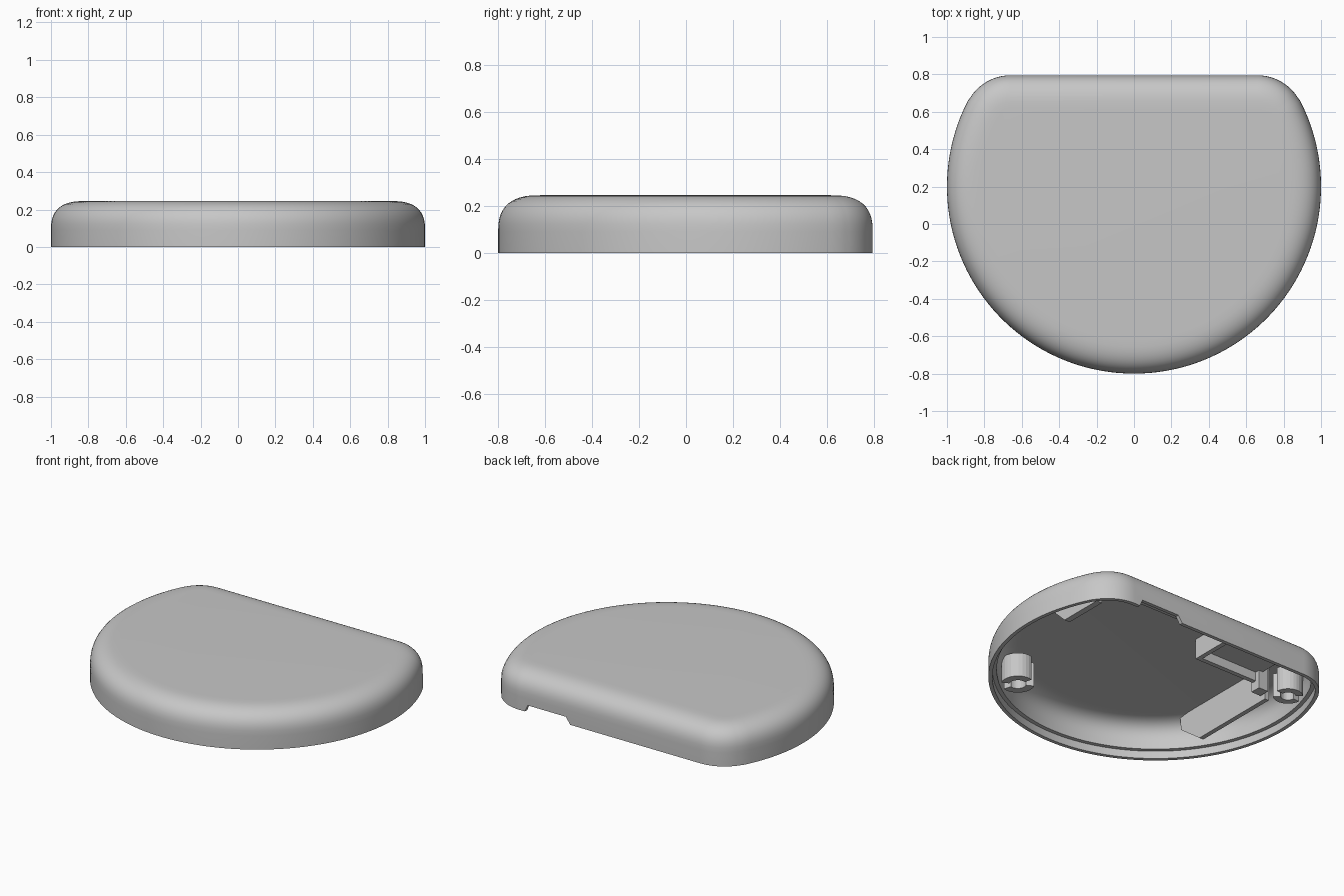
import bpy, bmesh, math

cube = bpy.data.objects.get("Cube")
if cube:
    bpy.data.objects.remove(cube)

grey = bpy.data.materials.new("plain grey")
grey.use_nodes = True
GREY = (0.57, 0.57, 0.57, 1)
grey.diffuse_color = GREY
grey.node_tree.nodes["Principled BSDF"].inputs["Base Color"].default_value = GREY

CY, BACK, FILLET = 0.2, 0.795, 0.255        # arc centre, flat back, corner radius
FX, FY = 0.66, BACK - FILLET                # corner centre
CEILING = 0.224
TOP = CEILING + 0.004                       # inner parts sink into the ceiling


def finish(name, bm):
    bmesh.ops.recalc_face_normals(bm, faces=bm.faces)
    mesh = bpy.data.meshes.new(name)
    bm.to_mesh(mesh)
    bm.free()
    mesh.materials.append(grey)
    obj = bpy.data.objects.new(name, mesh)
    bpy.context.collection.objects.link(obj)
    return obj


def outline(inset):
    """D-shaped outline, moved inwards by inset."""
    def arc(cx, cy, r, a0, a1, n):
        return [(cx + r * math.cos(a0 + (a1 - a0) * i / n),
                 cy + r * math.sin(a0 + (a1 - a0) * i / n)) for i in range(n + 1)]
    join = math.atan2(FY - CY, FX)
    big = arc(0, CY, 1 - inset, -math.pi - join, join, 96)
    right = arc(FX, FY, FILLET - inset, join, math.pi / 2, 12)
    left = arc(-FX, FY, FILLET - inset, math.pi / 2, math.pi - join, 12)
    return big + right[1:] + left[:-1]


def shoulder(inset, z0, width, height, n=12, power=2 / 2.6):
    """Full, rounded shoulder as (inset, z) pairs."""
    angles = [math.pi / 2 * i / n for i in range(n)]
    curve = [(inset + width * (1 - math.cos(t) ** power),
              z0 + height * math.sin(t) ** power) for t in angles]
    return curve + [(inset + width, z0 + height)]


# Hollow shell: inner ceiling, stepped rim, outer wall and rounded top
profile = shoulder(0.05, 0.08, 0.15, CEILING - 0.08)[::-1]
profile += [(0.05, 0.05), (0.024, 0.05), (0.024, 0), (0, 0)]
profile += shoulder(0, 0.09, 0.18, 0.155)
bm = bmesh.new()
rings = [[bm.verts.new((x, y, z)) for x, y in outline(d)] for d, z in profile]
for a, b in zip(rings, rings[1:]):
    for i in range(len(a)):
        j = (i + 1) % len(a)
        bm.faces.new((a[i], a[j], b[j], b[i]))
bm.faces.new(rings[0])
bm.faces.new(rings[-1])
shell = finish("shell", bm)


def prism(name, points, axis, lo, hi):
    """Extrude a flat polygon along one axis."""
    place = {"x": lambda u, v, w: (w, u, v),
             "y": lambda u, v, w: (u, w, v),
             "z": lambda u, v, w: (u, v, w)}[axis]
    bm = bmesh.new()
    ends = [[bm.verts.new(place(u, v, w)) for u, v in points] for w in (lo, hi)]
    for end in ends:
        bm.faces.new(end)
    for i in range(len(points)):
        j = (i + 1) % len(points)
        bm.faces.new((ends[0][i], ends[0][j], ends[1][j], ends[1][i]))
    return finish(name, bm)


# Sloped notch in the back rim
cutter = prism("notch_cutter", [(0.29, -0.05), (0.62, -0.05), (0.62, 0), (0.60, 0.045),
                                (0.32, 0.045), (0.29, 0)], "y", 0.7, 0.9)
cut = shell.modifiers.new("notch", "BOOLEAN")
cut.object, cut.operation, cut.solver = cutter, "DIFFERENCE", "EXACT"
bpy.ops.object.select_all(action="DESELECT")
shell.select_set(True)
bpy.context.view_layer.objects.active = shell
bpy.ops.object.modifier_apply(modifier=cut.name)
bpy.data.objects.remove(cutter)
bpy.ops.object.shade_smooth_by_angle(angle=math.radians(35))

# Long side rib with a slanted front end, and the short opposite rib
prism("long_rib", [(-0.37, TOP), (-0.36, 0.13), (-0.19, 0), (0.42, 0), (0.42, TOP)],
      "x", -0.70, -0.67)
prism("short_rib", [(0.1, TOP), (0.2, 0.13), (0.5, 0.13), (0.5, TOP)], "x", 0.67, 0.71)


def box(name, x0, x1, y0, y1, z0):
    prism(name, [(x0, y0), (x1, y0), (x1, y1), (x0, y1)], "z", z0, TOP)


# Post and shallow pocket by the back wall
box("corner_post", -0.66, -0.59, 0.39, 0.46, 0.03)
box("pocket_front_wall", -0.62, -0.145, 0.40, 0.43, 0.09)
box("pocket_end_wall", -0.175, -0.145, 0.43, 0.69, 0.09)
box("pocket_floor", -0.62, -0.175, 0.43, 0.69, 0.15)


def clip(name, cx, cy, radius):
    """Split round boss made of two curved jaws."""
    facing = math.atan2(cy - CY, cx)
    gap = 0.4
    for side, start in (("a", gap), ("b", math.pi + gap)):
        angles = [facing + start + (math.pi - 2 * gap) * i / 10 for i in range(11)]
        ring = [(cx + radius * math.cos(a), cy + radius * math.sin(a)) for a in angles]
        ring += [(cx + 0.5 * radius * math.cos(a), cy + 0.5 * radius * math.sin(a))
                 for a in reversed(angles)]
        prism(name + "_jaw_" + side, ring, "z", 0.04, 0.2)


clip("front_clip", 0.53, -0.45, 0.1)
clip("back_clip", -0.80, 0.48, 0.09)
